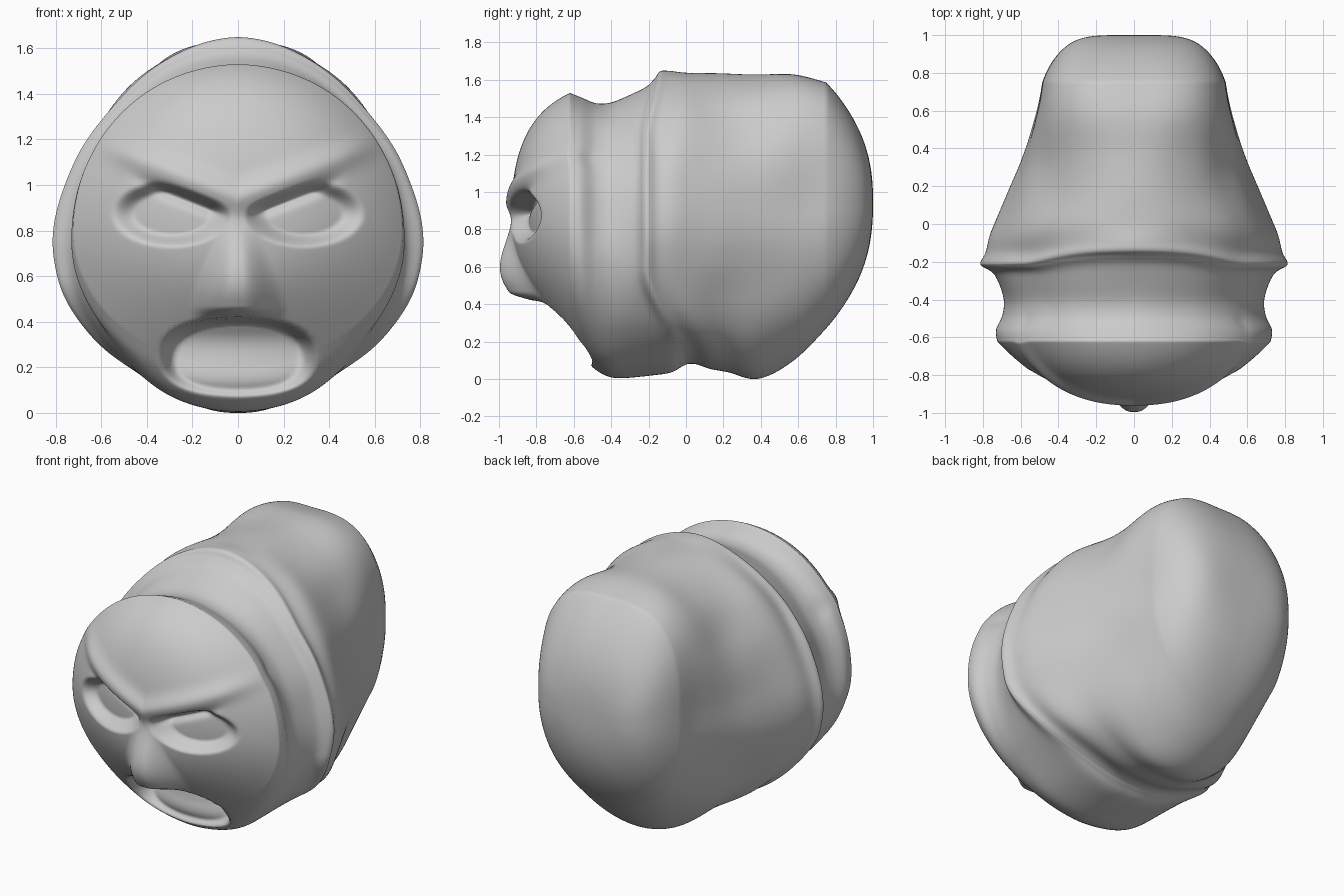
import bpy, bmesh, math
from mathutils import noise, Vector

if "Cube" in bpy.data.objects:
    bpy.data.objects.remove(bpy.data.objects["Cube"])

SIDES = 224

# collar and hood sections: y, top z, bottom z, half width
SECTIONS = [
    (-0.62, 1.535, 0.21, 0.725),
    (-0.56, 1.51, 0.13, 0.73),
    (-0.48, 1.48, 0.05, 0.695),
    (-0.39, 1.49, 0.01, 0.69),
    (-0.27, 1.555, 0.03, 0.735),
    (-0.225, 1.61, 0.07, 0.80),
    (-0.20, 1.65, 0.085, 0.81),
    (-0.15, 1.655, 0.085, 0.785),
    (-0.04, 1.645, 0.06, 0.755),
    (0.16, 1.64, 0.04, 0.66),
    (0.37, 1.63, 0.01, 0.58),
    (0.58, 1.635, 0.11, 0.52),
    (0.75, 1.59, 0.28, 0.485),
]


def smooth(a, b, v):
    t = max(0.0, min(1.0, (v - a) / (b - a)))
    return t * t * (3 - 2 * t)


def bell(v, width):
    return math.exp(-(v / width) ** 2)


def catmull(p, q, r, s, t):
    return [0.5 * (2 * b + (c - a) * t + (2 * a - 5 * b + 4 * c - d) * t * t
                   + (3 * b - a - 3 * c + d) * t ** 3) for a, b, c, d in zip(p, q, r, s)]


def face_relief(x, z):
    """Offset along y: negative sticks out, positive is carved in."""
    x = abs(x)
    # eye sockets under slanted brows
    line = 0.865 + 0.39 * x
    r = math.hypot((x - 0.29) / 0.26, (z - 0.88) / 0.145)
    d = 0.085 * smooth(1.05, 0.6, r) * smooth(line + 0.045, line - 0.025, z)
    # deep crease below the brow
    d += 0.03 * bell(z - line + 0.01, 0.03) * smooth(0.03, 0.12, x) * smooth(0.5, 0.3, x)
    # brow ridge
    d -= 0.03 * bell(z - line - 0.085, 0.06) * smooth(0.7, 0.45, x)
    # nose, widening downward and cut off above the mouth
    h = 0.13 * smooth(0.40, 0.47, z) * smooth(0.88, 0.50, z)
    w = 0.21 - 0.13 * smooth(0.45, 0.9, z)
    d -= h * smooth(1.05, 0.1, x / w)
    # open mouth, deepest under the upper lip
    r = (x / 0.335) ** 2.4 + (abs(z - 0.25) / 0.175) ** 2.4
    return d + smooth(1.05, 0.6, r) * (0.05 + 0.17 * smooth(0.08, 0.36, z))


def place(sec, a):
    y0, top, bot, w = sec
    c, s = math.cos(a), math.sin(a)
    # widest height and roundness follow the depth
    cz = 0.9 - 0.16 * smooth(-0.93, -0.4, y0) + 0.21 * smooth(0.0, 0.9, y0)
    n = 2 - 0.25 * bell(y0 + 0.17, 0.1) + bell(y0 - 0.72, 0.3)
    if s < 0:
        n = 2 + 0.4 * bell(y0 - 0.88, 0.25)
    x = w * math.copysign(abs(c) ** (2 / n), c)
    z = cz + (top - cz if s > 0 else cz - bot) * math.copysign(abs(s) ** (2 / n), s)
    y = y0
    if y0 < -0.36:
        y += face_relief(x, z) * smooth(-0.40, -0.50, y0)
    # hood edge sweeps back at the bottom and a little at the top
    sweep = 0.21 * smooth(0.6, 0.05, z) + 0.06 * smooth(1.3, 1.65, z)
    y += sweep * bell(y0 + 0.2, 0.12 if y0 < -0.2 else 0.34)
    # gentle lumps on hood and collar
    g = 0.02 * smooth(-0.7, -0.45, y0) * smooth(1.0, 0.7, y0)
    g *= noise.noise(Vector((abs(x), y, z)) * 3.2)
    return x * (1 + g), y, cz + (z - cz) * (1 + g * 0.6)


# face dome
rows = []
for i in range(1, 80):
    s = i / 80
    bump = 0.13 * s * math.sin(math.pi * s)
    rows.append((-0.932 + 0.312 * s ** 2.5, 0.9 + 0.635 * (s + bump),
                 0.9 - 0.69 * (s - bump * s), 0.725 * s))
# collar and hood
last = len(SECTIONS) - 1
for i in range(last):
    p, q, r, s = (SECTIONS[max(0, min(last, i + k))] for k in (-1, 0, 1, 2))
    rows += [catmull(p, q, r, s, k / 8) for k in range(8)]
# rounded back
for i in range(40):
    s = 1 - i / 40
    rows.append((1 - 0.25 * s ** 2.4, 0.95 + 0.64 * s, 0.95 - 0.67 * s, 0.485 * s ** 0.5))

# one lofted skin
bm = bmesh.new()
rings = [[bm.verts.new(place(sec, 2 * math.pi * j / SIDES)) for j in range(SIDES)] for sec in rows]
for a, b in zip(rings, rings[1:]):
    for j in range(SIDES):
        k = (j + 1) % SIDES
        bm.faces.new((a[j], a[k], b[k], b[j]))
for ring in (rings[0], rings[-1]):
    bm.faces.new(ring)
bmesh.ops.recalc_face_normals(bm, faces=bm.faces[:])
low = min(v.co.z for v in bm.verts)
bmesh.ops.translate(bm, verts=bm.verts[:], vec=(0, 0, -low))

mesh = bpy.data.meshes.new("hooded_head")
bm.to_mesh(mesh)
bm.free()
head = bpy.data.objects.new("hooded_head", mesh)
bpy.context.collection.objects.link(head)
for poly in mesh.polygons:
    poly.use_smooth = True
